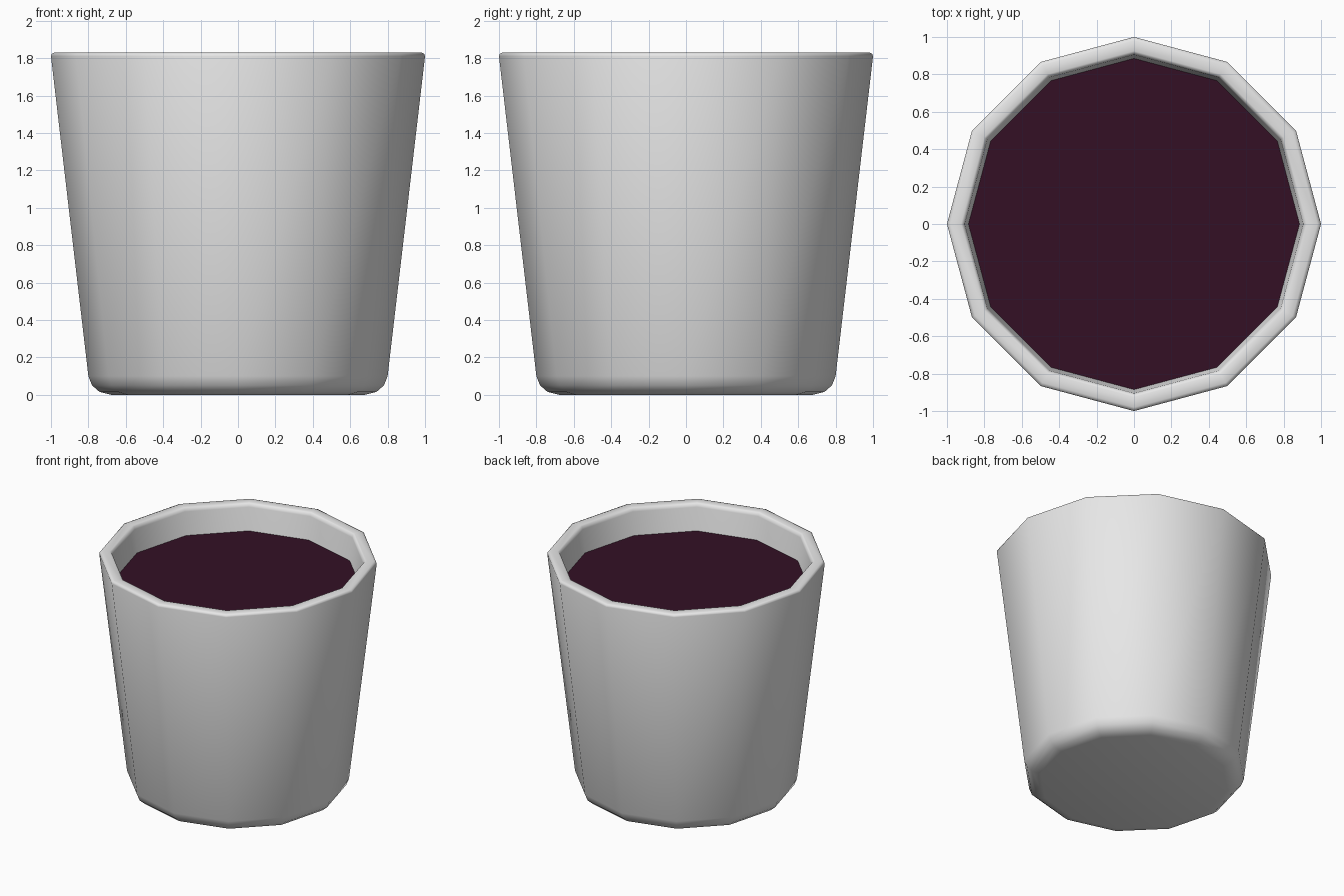
import bpy, bmesh
from math import cos, sin, pi, radians

SIDES = 12

if "Cube" in bpy.data.objects:
    bpy.data.objects.remove(bpy.data.objects["Cube"])


def material(name, color):
    m = bpy.data.materials.new(name)
    m.diffuse_color = (*color, 1)
    m.use_nodes = True
    m.node_tree.nodes["Principled BSDF"].inputs["Base Color"].default_value = (*color, 1)
    return m


def lathe(name, profile, mat):
    """Revolve (radius, height) points into a faceted body with capped ends."""
    bm = bmesh.new()
    rings = [[bm.verts.new((r * cos(2 * pi * i / SIDES), r * sin(2 * pi * i / SIDES), z))
              for i in range(SIDES)] for r, z in profile]
    for low, high in zip(rings, rings[1:]):
        for i in range(SIDES):
            j = (i + 1) % SIDES
            bm.faces.new((low[i], low[j], high[j], high[i]))
    if len(rings) > 1:
        bm.faces.new(rings[0][::-1])
    bm.faces.new(rings[-1])
    mesh = bpy.data.meshes.new(name)
    bm.to_mesh(mesh)
    bm.free()
    mesh.materials.append(mat)
    obj = bpy.data.objects.new(name, mesh)
    bpy.context.collection.objects.link(obj)
    return obj


ceramic = material("pale grey", (0.8, 0.8, 0.8))
drink = material("dark plum", (0.033, 0.005, 0.018))

# Cup: rounded foot, flared wall, rounded rim, inner wall and floor
cup = lathe("cup", [(0.68, 0), (0.74, 0.015), (0.78, 0.05), (0.8, 0.1),
                    (1, 1.81), (0.996, 1.823), (0.98, 1.83),
                    (0.925, 1.83), (0.912, 1.823), (0.905, 1.8), (0.72, 0.12)], ceramic)
bpy.ops.object.select_all(action='DESELECT')
cup.select_set(True)
bpy.context.view_layer.objects.active = cup
bpy.ops.object.shade_smooth_by_angle(angle=radians(50))

# Liquid surface, touching the inner wall
lathe("liquid", [(0.886, 1.62)], drink)
